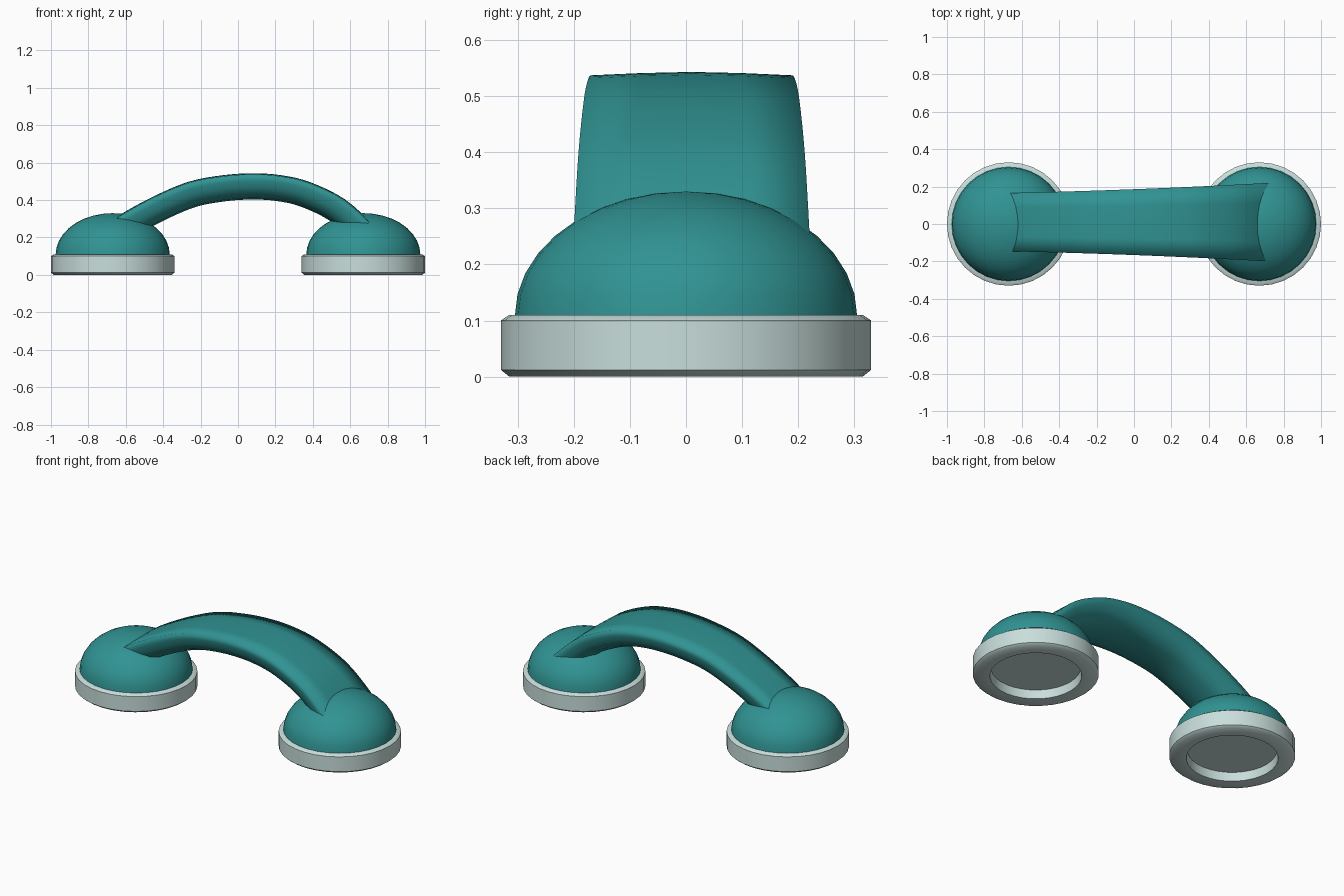
import bpy, bmesh, math
from mathutils import Vector

cube = bpy.data.objects.get("Cube")
if cube:
    bpy.data.objects.remove(cube, do_unlink=True)


def material(name, colour):
    m = bpy.data.materials.new(name)
    m.use_nodes = True
    m.diffuse_color = colour
    m.node_tree.nodes["Principled BSDF"].inputs["Base Color"].default_value = colour
    return m


teal = material("teal plastic", (0.03, 0.29, 0.29, 1))
pale = material("pale rim", (0.58, 0.73, 0.71, 1))


def finish(name, bm, mat, angle):
    bmesh.ops.recalc_face_normals(bm, faces=bm.faces)
    mesh = bpy.data.meshes.new(name)
    bm.to_mesh(mesh)
    bm.free()
    mesh.materials.append(mat)
    obj = bpy.data.objects.new(name, mesh)
    bpy.context.collection.objects.link(obj)
    bpy.ops.object.select_all(action='DESELECT')
    obj.select_set(True)
    bpy.context.view_layer.objects.active = obj
    bpy.ops.object.shade_smooth_by_angle(angle=math.radians(angle))
    return obj


def lathe(name, profile, x, mat, steps=32, angle=35):
    """Spin a radius/height profile about a vertical axis at x."""
    bm = bmesh.new()
    verts = [bm.verts.new((x + r, 0, z)) for r, z in profile]
    edges = [bm.edges.new(pair) for pair in zip(verts, verts[1:])]
    bmesh.ops.spin(bm, geom=verts + edges, cent=(x, 0, 0), axis=(0, 0, 1),
                   angle=2 * math.pi, steps=steps)
    bmesh.ops.remove_doubles(bm, verts=bm.verts, dist=0.0005)
    return finish(name, bm, mat, angle)


# Earpiece and mouthpiece: domed cap on a rim with a recessed underside
RIM = [(0, 0.05), (0.235, 0.05), (0.24, 0), (0.315, 0), (0.33, 0.012),
       (0.33, 0.1), (0.315, 0.11), (0.28, 0.11)]
DOME = [(0.305 * math.cos(a), 0.108 + 0.222 * math.sin(a))
        for a in (math.pi / 2 * i / 9 for i in range(10))]
for side, x in (("right", -0.67), ("left", 0.67)):
    lathe(side + "_rim", RIM, x, pale, angle=50)
    lathe(side + "_dome", DOME, x, teal)


def spline(points, per=4):
    """Smooth curve through the points."""
    p = [2 * points[0] - points[1], *points, 2 * points[-1] - points[-2]]
    out = []
    for i in range(1, len(p) - 2):
        a, b, c, d = p[i - 1:i + 3]
        for k in range(per):
            t = k / per
            out.append(0.5 * (2 * b + (c - a) * t + (2 * a - 5 * b + 4 * c - d) * t ** 2
                              + (3 * b - a - 3 * c + d) * t ** 3))
    return out + [points[-1]]


# Handle: arched bar, wider towards the left end, flat on top and rounded below
ARCH = [Vector((x, 0.01, z)) for x, z in
        [(-0.72, 0.26), (-0.6, 0.34), (-0.43, 0.43), (-0.257, 0.5), (-0.08, 0.533),
         (0.08, 0.543), (0.23, 0.533), (0.385, 0.496), (0.57, 0.405), (0.72, 0.27),
         (0.77, 0.2)]]
HALF = [(0, 0), (0.5, 0.002), (1, 0.006), (0.98, 0.04), (0.92, 0.075),
        (0.78, 0.11), (0.5, 0.132), (0, 0.14)]
SECTION = HALF + [(-w, d) for w, d in HALF[-2:0:-1]]
path = spline(ARCH)
bm = bmesh.new()
rings = []
for i, p in enumerate(path):
    t = (path[min(i + 1, len(path) - 1)] - path[max(i - 1, 0)]).normalized()
    down = Vector((t.z, 0, -t.x))
    half_width = 0.176 + 0.038 * p.x + 0.012 * p.x ** 2
    rings.append([bm.verts.new(p + down * d + Vector((0, w * half_width, 0)))
                  for w, d in SECTION])
n = len(SECTION)
for a, b in zip(rings, rings[1:]):
    for j in range(n):
        bm.faces.new((a[j], a[(j + 1) % n], b[(j + 1) % n], b[j]))
bm.faces.new(rings[0])
bm.faces.new(rings[-1])
finish("handle", bm, teal, 100)
